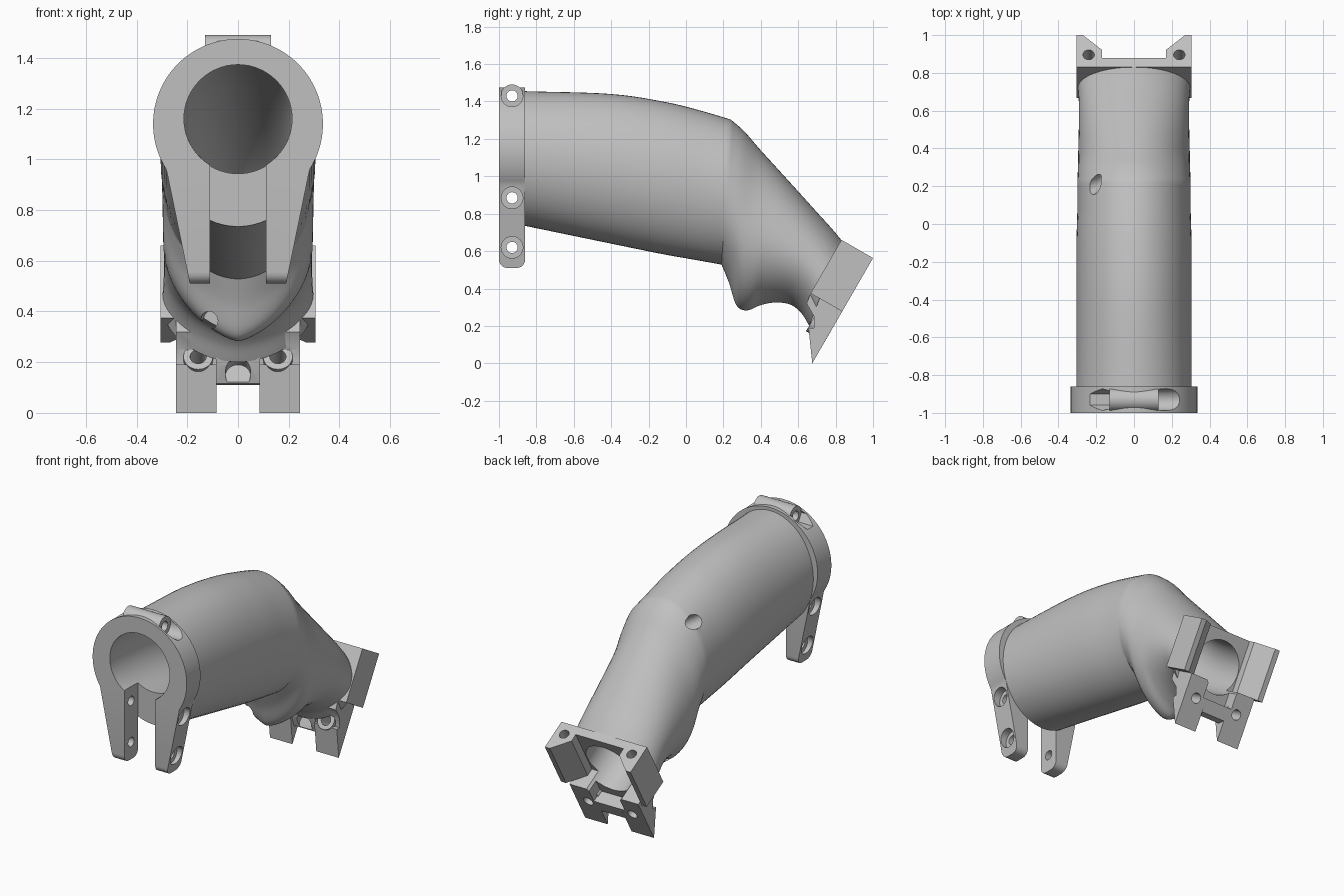
import bpy, bmesh, math
from mathutils import Vector

if "Cube" in bpy.data.objects:
    bpy.data.objects.remove(bpy.data.objects["Cube"], do_unlink=True)

grey = bpy.data.materials.new("plain_grey")
grey.use_nodes = True
grey.diffuse_color = (0.53, 0.53, 0.53, 1)
grey.node_tree.nodes["Principled BSDF"].inputs["Base Color"].default_value = grey.diffuse_color

X = Vector((1, 0, 0))
# Tilted frame of the rear clamp: base point, up the face, out of the face
BASE = Vector((0, 0.675, 0))
UP = Vector((0, 0.5, 0.866))
OUT = Vector((0, 0.866, -0.5))
cutters = []


def clamp_point(x, out, up):
    return BASE + X * x + OUT * out + UP * up


def finish(name, bm):
    bmesh.ops.recalc_face_normals(bm, faces=bm.faces)
    mesh = bpy.data.meshes.new(name)
    bm.to_mesh(mesh)
    bm.free()
    mesh.materials.append(grey)
    obj = bpy.data.objects.new(name, mesh)
    bpy.context.collection.objects.link(obj)
    return obj


def loft(name, rings, bevel=None):
    """Skin a list of point rings and cap both ends."""
    bm = bmesh.new()
    loops = [[bm.verts.new(p) for p in ring] for ring in rings]
    n = len(loops[0])
    for a, b in zip(loops, loops[1:]):
        for i in range(n):
            j = (i + 1) % n
            bm.faces.new((a[i], a[j], b[j], b[i]))
    bm.faces.new(loops[0])
    bm.faces.new(loops[-1])
    if bevel:
        edges = [e for e in bm.edges if bevel(e)]
        bmesh.ops.bevel(bm, geom=edges, offset=0.045, segments=5, profile=0.5, affect='EDGES')
    return finish(name, bm)


def prism(name, points, place, start, end, bevel=None):
    rings = [[place(p, q, t) for p, q in points] for t in (start, end)]
    return loft(name, rings, bevel)


def rod(name, start, end, radius, sides=32):
    start, end = Vector(start), Vector(end)
    turn = (end - start).to_track_quat('Z', 'Y')
    circle = [Vector((math.cos(a), math.sin(a), 0)) * radius
              for a in (math.tau * i / sides for i in range(sides))]
    return loft(name, [[c + turn @ p for p in circle] for c in (start, end)])


def cutter(obj):
    obj.hide_render = True
    cutters.append(obj)
    return obj


def cut(obj, tools):
    bpy.context.view_layer.objects.active = obj
    for tool in tools:
        mod = obj.modifiers.new("cut", 'BOOLEAN')
        mod.operation = 'DIFFERENCE'
        mod.solver = 'EXACT'
        mod.object = tool
        bpy.ops.object.modifier_apply(modifier=mod.name)


def spline(keys, steps=6):
    """Smooth interpolation through tuples."""
    keys = [Vector(k) for k in keys]
    out = []
    for i in range(len(keys) - 1):
        a, b = keys[i], keys[i + 1]
        ta = (b - keys[i - 1]) / 2 if i else b - a
        tb = (keys[i + 2] - a) / 2 if i + 2 < len(keys) else b - a
        for s in range(steps):
            t = s / steps
            out.append(a * (2*t**3 - 3*t*t + 1) + ta * (t**3 - 2*t*t + t)
                       + b * (3*t*t - 2*t**3) + tb * (t**3 - t*t))
    return out + [keys[-1]]


# Curved body: top y, top z, bottom y, bottom z, half width, pinch of the underside
front = [
    (-0.86, 1.455, -0.86, 0.735, 0.305, 1), (-0.4, 1.44, -0.4, 0.64, 0.305, 1),
    (-0.1, 1.395, -0.13, 0.585, 0.305, 1), (0.1, 1.345, 0.05, 0.553, 0.3, 1),
    (0.24, 1.303, 0.19, 0.528, 0.3, 1.05)]
rear = [
    front[-1], (0.31, 1.242, 0.23, 0.43, 0.298, 1.2), (0.39, 1.15, 0.27, 0.31, 0.296, 1.35),
    (0.46, 1.073, 0.326, 0.283, 0.295, 1.4), (0.54, 0.985, 0.395, 0.31, 0.293, 1.4),
    (0.63, 0.886, 0.475, 0.325, 0.292, 1.35), (0.71, 0.797, 0.556, 0.315, 0.292, 1.3),
    (0.78, 0.72, 0.615, 0.27, 0.295, 1.2), (0.83, 0.66, 0.66, 0.2, 0.3, 1.1)]
rings = []
for ty, tz, by, bz, w, pinch in spline(front) + spline(rear)[1:]:
    top, bottom = Vector((0, ty, tz)), Vector((0, by, bz))
    mid, half = (top + bottom) / 2, (top - bottom) / 2
    ring = []
    for i in range(64):
        a = math.tau * i / 64
        c, s = math.cos(a), math.sin(a)
        if s < 0:
            c = math.copysign(abs(c) ** pinch, c)
        ring.append(mid + half * s + X * w * c)
    rings.append(ring)
body = loft("tube_body", rings)

# Curved bore through everything: y, z, radius
path = spline([(-1.1, 1.157, 0.213), (-0.86, 1.157, 0.213), (-0.4, 1.1, 0.21),
               (0, 0.97, 0.205), (0.3, 0.81, 0.19), (0.55, 0.59, 0.175),
               (0.77, 0.44, 0.165), (0.98, 0.32, 0.165)], 5)
rings = []
for i, (y, z, r) in enumerate(path):
    a, b = path[max(i - 1, 0)], path[min(i + 1, len(path) - 1)]
    side = Vector((0, a.y - b.y, b.x - a.x)).normalized()
    rings.append([Vector((0, y, z)) + (X * math.cos(t) + side * math.sin(t)) * r
                  for t in (math.tau * k / 64 for k in range(64))])
bore = cutter(loft("bore_cutter", rings))
cable_hole = cutter(rod("cable_hole_cutter", (-0.36, 0.14, 1.3), (-0.13, 0.24, 1.155), 0.045))
lower_hole = cutter(rod("lower_hole_cutter", (-0.13, 0.1, 0.36), (-0.1, 0.42, 0.37), 0.035))
cut(body, [bore, cable_hole, lower_hole])

# Front ring with two clamp legs
arc = [math.radians(-32.5 + 245 * i / 72) for i in range(73)]
outline = [(0.335 * math.cos(a), 1.14 + 0.335 * math.sin(a)) for a in arc]
outline += [(-0.19, 0.51), (-0.11, 0.51), (-0.11, 1.08), (0.11, 1.08), (0.11, 0.51), (0.19, 0.51)]


def leg_end(edge):
    a, b = (v.co for v in edge.verts)
    return max(a.z, b.z) < 0.52 and abs(a.y - b.y) < 0.01


ring = prism("front_ring", outline, lambda x, z, y: Vector((x, y, z)), -1, -0.86, leg_end)
tools = [bore]
for z, inner in ((1.43, 0.13), (0.885, 0.225), (0.62, 0.175)):
    tools.append(cutter(rod("bolt_hole_cutter", (-0.4, -0.93, z), (0.4, -0.93, z), 0.03)))
    on_top = z > 1.4
    for s, sides, reach in ((1, 32, 0.24), (-1, 6 if on_top else 32, 0.26)):
        tools.append(cutter(rod("bolt_recess_cutter", (s * inner, -0.93, z),
                                (s * (reach if on_top else 0.4), -0.93, z), 0.058, sides)))
cut(ring, tools)
boss = rod("top_bolt_boss", (-0.13, -0.93, 1.43), (0.13, -0.93, 1.43), 0.061)
cut(boss, [tools[1], bore])

# Rear clamp: channel between two chamfered wings
half = [(0.305, -0.195), (0.305, 0), (0.27, 0), (0.17, -0.09), (0.17, -0.14)]
section = half + [(-x, d) for x, d in reversed(half)]
clamp = prism("rear_clamp", section, clamp_point, 0.32, 0.65)
pins = [cutter(rod("pin_hole_cutter", clamp_point(s * 0.24, -0.12, 0.45),
                   clamp_point(s * 0.24, -0.12, 0.8), 0.03)) for s in (-1, 1)]
cut(clamp, [bore] + pins)


# Rear legs and the plate joining them
def side_on(y, z, x):
    return Vector((x, y, z))


step = [(-0.11, -0.08), (0.11, -0.08), (0.11, 0.05), (-0.11, 0.05)]
channel = cutter(prism("channel_cutter", step, clamp_point, 0.21, 0.5))
bolts = [cutter(rod("rear_bolt_cutter", clamp_point(s * 0.157, -0.3, 0.19),
                    clamp_point(s * 0.157, 0.1, 0.19), 0.032)) for s in (-1, 1)]
leg_side = [(0.675, 0), (0.835, 0.277), (0.666, 0.375), (0.645, 0.32), (0.685, 0.25),
            (0.685, 0.19), (0.655, 0.19)]
for s, side, bolt in ((1, "left", bolts[1]), (-1, "right", bolts[0])):
    leg = prism("rear_leg_" + side, leg_side, side_on, s * 0.085, s * 0.245)
    cut(leg, [bore, bolt, channel])
    collar = rod("bolt_collar_" + side, clamp_point(s * 0.157, -0.115, 0.19),
                 clamp_point(s * 0.157, -0.04, 0.19), 0.058)
    cut(collar, [bolt])
plate_side = [(0.739, 0.11), (0.835, 0.277), (0.666, 0.375), (0.65, 0.3), (0.665, 0.19), (0.69, 0.115)]
plate = prism("rear_plate", plate_side, side_on, -0.086, 0.086)
socket = cutter(rod("socket_cutter", (0, 0.6, 0.195), (0, 0.7, 0.145), 0.05))
cut(plate, [bore, socket, channel])

# Remove the helpers and smooth the curved surfaces
for tool in cutters:
    bpy.data.objects.remove(tool, do_unlink=True)
bpy.ops.object.select_all(action='DESELECT')
for obj in bpy.context.scene.objects:
    if obj.type == 'MESH' and grey.name in obj.data.materials:
        obj.select_set(True)
        bpy.context.view_layer.objects.active = obj
bpy.ops.object.shade_smooth_by_angle(angle=math.radians(30))
